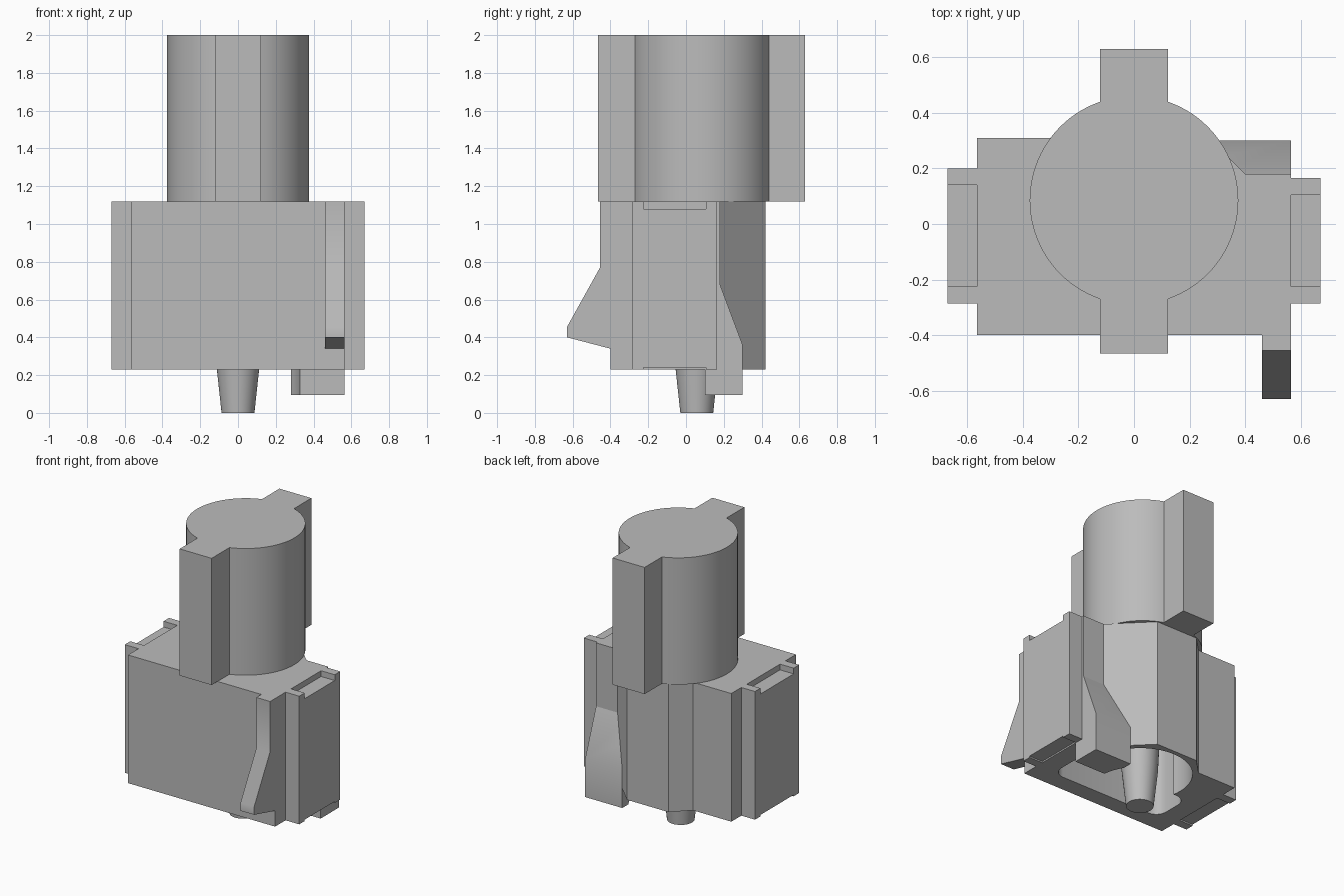
import bpy, bmesh, math
from mathutils import Matrix, Vector

if "Cube" in bpy.data.objects:
    bpy.data.objects.remove(bpy.data.objects["Cube"])

grey = bpy.data.materials.new("mid_grey")
grey.use_nodes = True
tint = (0.5, 0.5, 0.5, 1)
grey.diffuse_color = tint
grey.node_tree.nodes["Principled BSDF"].inputs["Base Color"].default_value = tint

BOTTOM, DECK, TOP = 0.23, 1.12, 2.0
BORE_Y, BORE_R, BORE_TOP = 0.06, 0.33, 1.0


def finish(name, bm):
    bmesh.ops.recalc_face_normals(bm, faces=bm.faces)
    mesh = bpy.data.meshes.new(name)
    bm.to_mesh(mesh)
    bm.free()
    mesh.materials.append(grey)
    ob = bpy.data.objects.new(name, mesh)
    bpy.context.collection.objects.link(ob)
    return ob


def prism(name, points, start, end, axis="z", round_corners=0):
    """Extrude an outline along z (points are x, y) or along x (points are y, z)."""
    bm = bmesh.new()
    place = (lambda a, b: (a, b, start)) if axis == "z" else (lambda a, b: (start, a, b))
    face = bm.faces.new([bm.verts.new(place(a, b)) for a, b in points])
    move = Vector((0, 0, end - start)) if axis == "z" else Vector((end - start, 0, 0))
    new = bmesh.ops.extrude_face_region(bm, geom=[face])["geom"]
    bmesh.ops.translate(bm, vec=move, verts=[v for v in new if isinstance(v, bmesh.types.BMVert)])
    if round_corners:
        sides = [e for e in bm.edges
                 if abs(e.verts[0].co.z - e.verts[1].co.z) > 0.01]
        bmesh.ops.bevel(bm, geom=sides, offset=round_corners, segments=6,
                        profile=0.5, affect="EDGES")
    return finish(name, bm)


def box(name, x0, x1, y0, y1, z0, z1, **kw):
    return prism(name, [(x0, y0), (x1, y0), (x1, y1), (x0, y1)], z0, z1, **kw)


def cone(name, y, r0, r1, z0, z1, sides=64):
    bm = bmesh.new()
    bmesh.ops.create_cone(bm, cap_ends=True, segments=sides, radius1=r0, radius2=r1,
                          depth=z1 - z0, matrix=Matrix.Translation((0, y, (z0 + z1) / 2)))
    return finish(name, bm)


def boolean(target, tool, operation):
    mod = target.modifiers.new("boolean", "BOOLEAN")
    mod.operation, mod.solver, mod.object = operation, "EXACT", tool
    bpy.context.view_layer.objects.active = target
    bpy.ops.object.modifier_apply(modifier=mod.name)


# Housing with chamfered back and a stepped-in corner for the rear latch
housing = prism("housing", [
    (-0.565, -0.40), (0.565, -0.40), (0.565, 0.18), (0.40, 0.18), (0.16, 0.42),
    (-0.16, 0.42), (-0.27, 0.31), (-0.565, 0.31)], BOTTOM, DECK)

# Rear latch that flares out and hangs below the housing
rear_latch = prism("rear_latch", [
    (0.18, 0.68), (0.30, 0.36), (0.30, 0.095), (0.10, 0.095),
    (0.10, BOTTOM), (0.18, BOTTOM)], 0.28, 0.565, axis="x")

# Hollow underside: round bore plus a rounded slot
bore = cone("bore_cutter", BORE_Y, BORE_R, BORE_R, -0.1, BORE_TOP)
slot = box("slot_cutter", -0.43, 0.43, -0.28, 0.0, -0.1, BORE_TOP, round_corners=0.08)
for cutter in (bore, slot):
    boolean(housing, cutter, "DIFFERENCE")
boolean(rear_latch, bore, "DIFFERENCE")
for cutter in (bore, slot):
    bpy.data.objects.remove(cutter)

# Front hook
front_hook = prism("front_hook", [
    (-0.40, DECK), (-0.455, DECK), (-0.455, 0.77), (-0.63, 0.455),
    (-0.63, 0.40), (-0.40, 0.34)], 0.46, 0.565, axis="x")

# Side ears: two full-height rails with a shorter web between them
parts = [housing, rear_latch, front_hook]
for side, name, back in ((1, "left", 0.165), (-1, "right", 0.20)):
    x0, x1 = sorted((side * 0.565, side * 0.67))
    rail = 0.06
    front = -0.285
    parts += [
        box(name + "_front_rail", x0, x1, front, front + rail, BOTTOM, DECK),
        box(name + "_back_rail", x0, x1, back - rail, back, BOTTOM, DECK),
        box(name + "_web", x0, x1, front + rail, back - rail, BOTTOM + 0.01, DECK - 0.04)]

# Upper barrel with its two opposite keys
barrel = cone("barrel", 0.085, 0.375, 0.375, DECK, TOP, sides=96)
keys = box("barrel_keys", -0.123, 0.123, -0.465, 0.63, DECK, TOP)
boolean(barrel, keys, "UNION")
bpy.data.objects.remove(keys)

# Tapered centre pin
pin_top = BORE_TOP
pin = cone("centre_pin", 0.057, 0.087, 0.114, 0, BOTTOM + 0.02, sides=48)
pin_stem = cone("pin_stem", 0.057, 0.114, 0.15, BOTTOM + 0.02, pin_top, sides=48)
parts += [barrel, pin, pin_stem]

# Smooth the gentle bends, keep the hard edges
bpy.ops.object.select_all(action="DESELECT")
for ob in parts:
    ob.select_set(True)
bpy.context.view_layer.objects.active = housing
bpy.ops.object.shade_smooth_by_angle(angle=math.radians(30))
